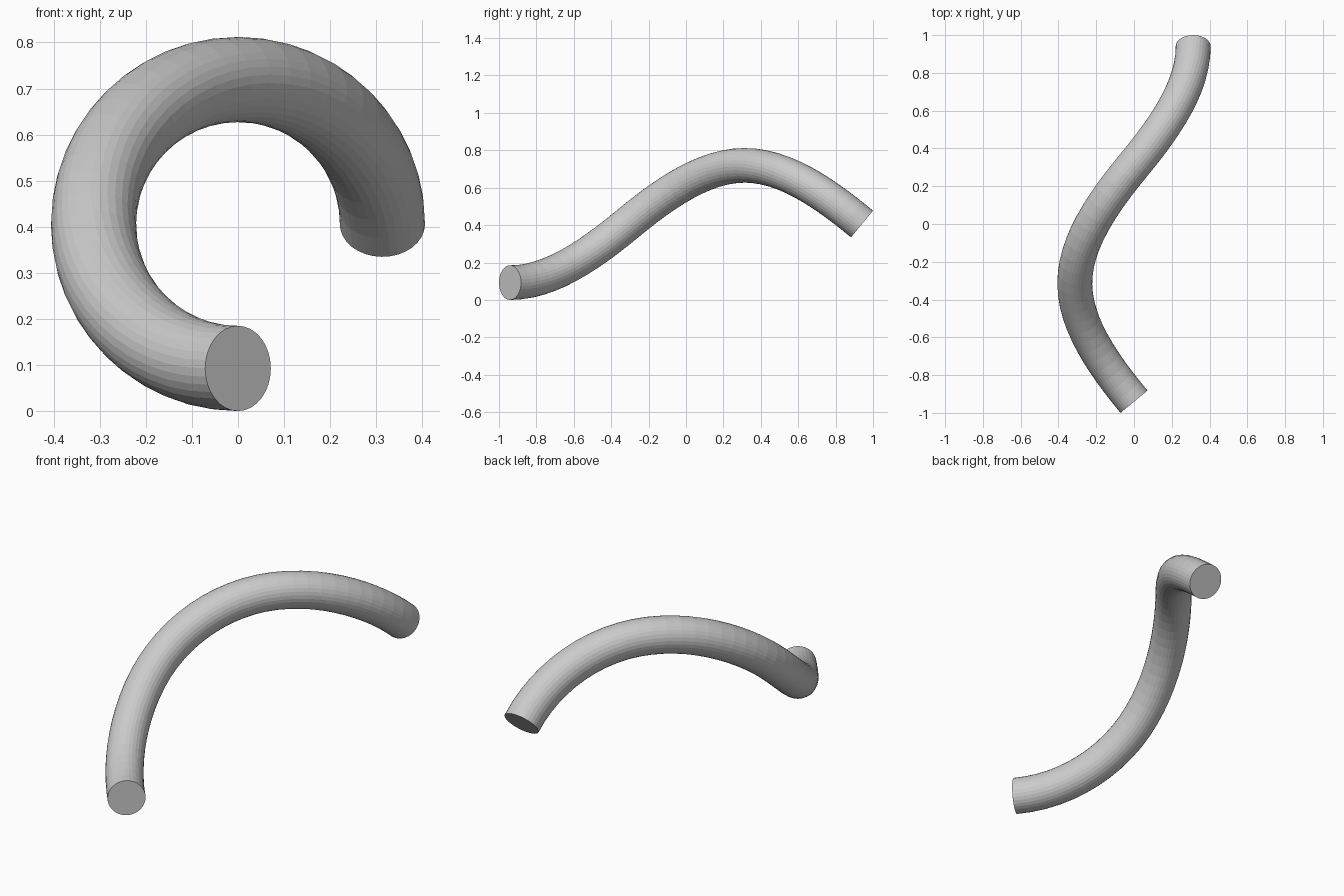
import bpy
import math
from mathutils import Vector

if "Cube" in bpy.data.objects:
    bpy.data.objects.remove(bpy.data.objects["Cube"])

RADIUS = 0.3135      # helix radius around the y axis
TUBE = 0.0925        # tube radius
CENTRE_Z = 0.406
HALF_LEN = 0.941     # centre-line end position along y
QUARTERS = 3         # three quarter turns

# Helical path: one bezier knot per quarter turn
curve = bpy.data.curves.new("curved_tube", "CURVE")
curve.dimensions = "3D"
curve.resolution_u = 12
curve.bevel_depth = TUBE
curve.bevel_resolution = 14
curve.use_fill_caps = True

spline = curve.splines.new("BEZIER")
spline.bezier_points.add(QUARTERS)
spline.use_smooth = False
step = 2 * HALF_LEN / QUARTERS
k = 0.5523 * RADIUS
for i, p in enumerate(spline.bezier_points):
    a = i * math.pi / 2
    p.co = (-RADIUS * math.sin(a), -HALF_LEN + i * step,
            CENTRE_Z - RADIUS * math.cos(a))
    h = Vector((-k * math.cos(a), step / 3, k * math.sin(a)))
    p.handle_left_type = p.handle_right_type = "FREE"
    p.handle_left = p.co - h
    p.handle_right = p.co + h

tube = bpy.data.objects.new("curved_tube", curve)
bpy.context.collection.objects.link(tube)

# Turn the swept tube into a mesh
bpy.context.view_layer.objects.active = tube
tube.select_set(True)
bpy.ops.object.convert(target="MESH")
